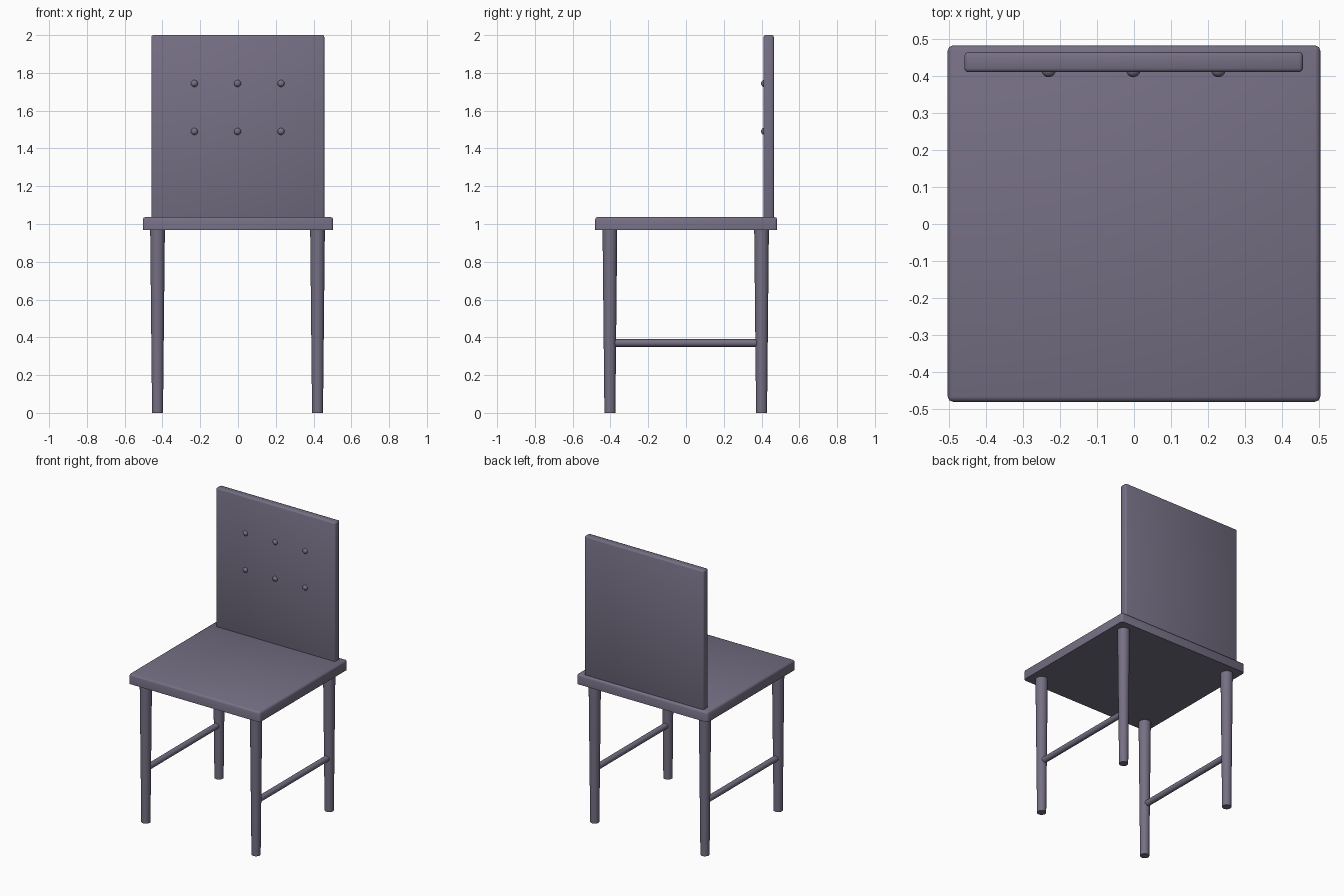
import bpy
import math
from mathutils import Vector

cube = bpy.data.objects.get("Cube")
if cube:
    bpy.data.objects.remove(cube, do_unlink=True)

# One painted finish for the whole chair
paint = bpy.data.materials.new("dusky violet grey")
paint.use_nodes = True
colour = (0.18, 0.16, 0.23, 1)
paint.diffuse_color = colour
paint.node_tree.nodes["Principled BSDF"].inputs["Base Color"].default_value = colour


def finish(name, angle=50):
    obj = bpy.context.object
    obj.name = name
    obj.data.materials.append(paint)
    bpy.ops.object.shade_smooth_by_angle(angle=math.radians(angle))
    return obj


def panel(name, low, high, bevel, keep_bottom_sharp=False):
    """Box between two corners with softened edges."""
    low, high = Vector(low), Vector(high)
    bpy.ops.mesh.primitive_cube_add(size=1, location=(low + high) / 2)
    obj = bpy.context.object
    obj.scale = high - low
    bpy.ops.object.transform_apply(location=False, rotation=False, scale=True)
    mod = obj.modifiers.new("soft edges", 'BEVEL')
    mod.width = bevel
    mod.segments = 2
    if keep_bottom_sharp:
        mod.limit_method = 'WEIGHT'
        weights = obj.data.attributes.new("bevel_weight_edge", 'FLOAT', 'EDGE')
        for edge in obj.data.edges:
            bottom = all(obj.data.vertices[v].co.z < 0 for v in edge.vertices)
            weights.data[edge.index].value = 0 if bottom else 1
    bpy.ops.object.modifier_apply(modifier=mod.name)
    return finish(name)


def rod(name, start, end, r_start, r_end):
    """Round, optionally tapered bar between two points."""
    start, end = Vector(start), Vector(end)
    axis = end - start
    bpy.ops.mesh.primitive_cone_add(
        vertices=32, radius1=r_start, radius2=r_end, depth=axis.length,
        location=(start + end) / 2,
        rotation=axis.to_track_quat('Z', 'Y').to_euler())
    return finish(name, 40)


# Seat and backrest
panel("seat", (-0.504, -0.481, 0.968), (0.504, 0.483, 1.037), 0.014, True)
panel("backrest", (-0.459, 0.411, 1.0), (0.457, 0.465, 2.0), 0.01)

# Tapered legs and side stretchers
leg_y = {"front": -0.403, "back": 0.4}
for side, x in (("left", 0.421), ("right", -0.426)):
    for end, y in leg_y.items():
        rod(f"{end}_{side}_leg", (x, y, 0), (x, y, 0.98), 0.029, 0.039)
    rod(f"{side}_stretcher", (x, leg_y["front"], 0.37),
        (x, leg_y["back"], 0.37), 0.02, 0.02)

# Two rows of upholstery buttons
for row, z in (("upper", 1.744), ("lower", 1.49)):
    for place, x in (("left", 0.228), ("middle", -0.002), ("right", -0.231)):
        bpy.ops.mesh.primitive_uv_sphere_add(
            segments=20, ring_count=12, radius=0.019, location=(x, 0.416, z))
        finish(f"{row}_{place}_button")
